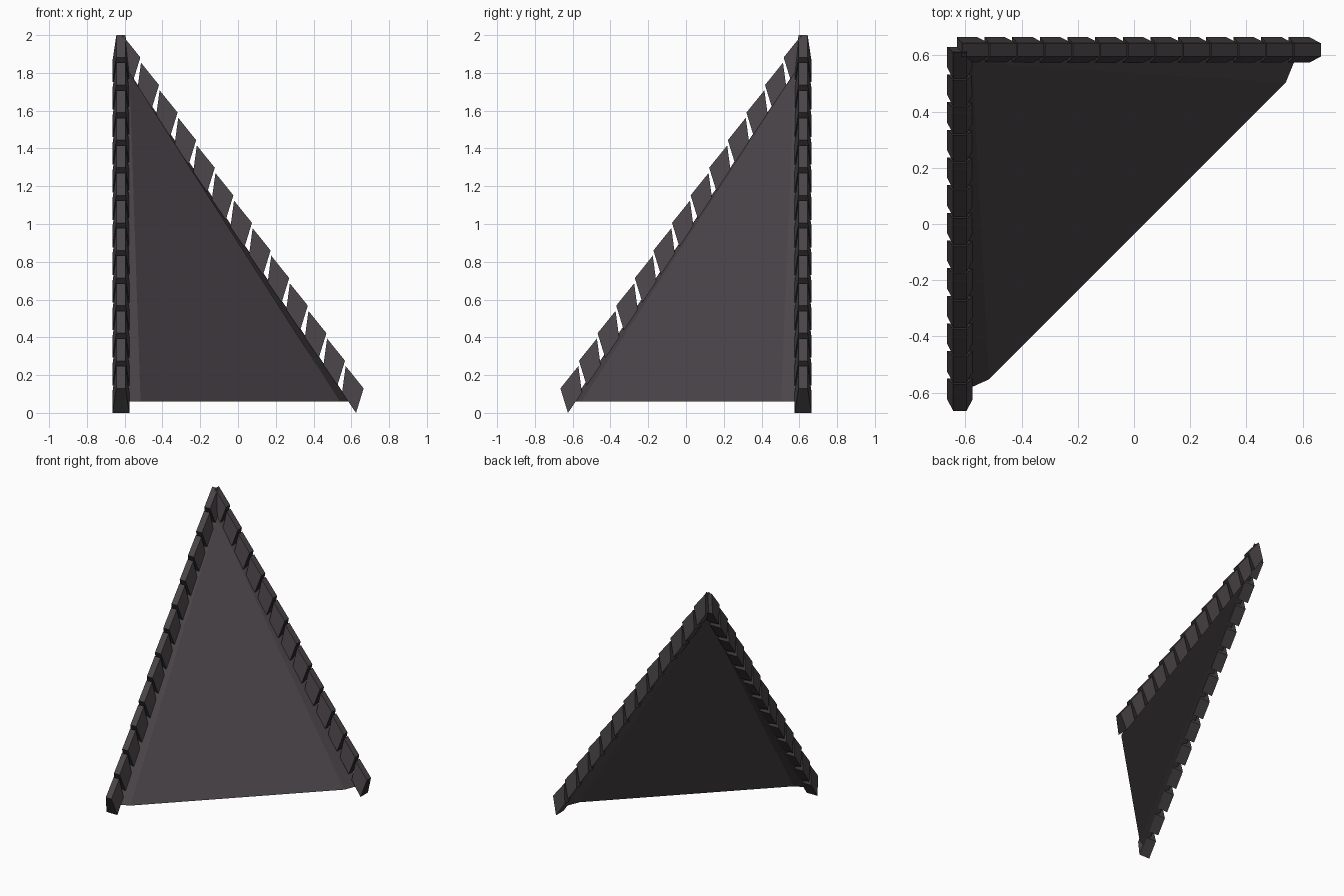
import bpy, bmesh
from mathutils import Vector

if "Cube" in bpy.data.objects:
    bpy.data.objects.remove(bpy.data.objects["Cube"])


def material(name, rgb):
    m = bpy.data.materials.new(name)
    m.diffuse_color = (*rgb, 1)
    m.use_nodes = True
    m.node_tree.nodes["Principled BSDF"].inputs["Base Color"].default_value = m.diffuse_color
    return m


slate = material("slate grey", (0.070, 0.060, 0.066))
dark = material("dark tile end", (0.022, 0.020, 0.021))


def add_object(name, bm, mats):
    bmesh.ops.recalc_face_normals(bm, faces=bm.faces)
    me = bpy.data.meshes.new(name)
    bm.to_mesh(me)
    bm.free()
    for m in mats:
        me.materials.append(m)
    ob = bpy.data.objects.new(name, me)
    bpy.context.collection.objects.link(ob)
    return ob


# Roof panel: one sheet with a folded strip along each ridge
bm = bmesh.new()
a, b, top, a_out, b_out, top_out = [bm.verts.new(p) for p in (
    (0.54, 0.503, 0.06), (-0.516, -0.553, 0.06), (-0.575, 0.575, 1.80),
    (0.588, 0.62, 0.06), (-0.62, -0.60, 0.06), (-0.62, 0.62, 1.87))]
bm.faces.new((b, a, top))
bm.faces.new((a, a_out, top_out, top))
bm.faces.new((top, top_out, b_out, b))
add_object("roof_panel", bm, [slate])

# Ridge tile outline in its own plane: (along, height) of each end
LOW_BOTTOM, LOW_TOP = (0.625, 0.0), (0.665, 0.13)
HIGH_BOTTOM, HIGH_TOP = (0.551, 0.108), (0.570, 0.248)
STEP = Vector((-0.0985, 0.146))
TILES, HALF_BASE, HALF_TOP, CENTRE = 13, 0.045, 0.024, 0.62


def ridge(name, place):
    """Row of overlapping tapered tiles; place maps (along, across, z) to space."""
    bm = bmesh.new()
    for i in range(TILES):
        off = STEP * i
        ends = []
        for bottom, peak in ((LOW_BOTTOM, LOW_TOP), (HIGH_BOTTOM, HIGH_TOP)):
            ring = []
            for p, w in ((bottom, -HALF_BASE), (peak, -HALF_TOP),
                         (peak, HALF_TOP), (bottom, HALF_BASE)):
                ring.append(bm.verts.new(place(p[0] + off.x, CENTRE + w, p[1] + off.y)))
            ends.append(ring)
        low, high = ends
        bm.faces.new(low).material_index = 1
        bm.faces.new(high[::-1])
        for k in range(4):
            j = (k + 1) % 4
            bm.faces.new((low[k], low[j], high[j], high[k]))
    return add_object(name, bm, [slate, dark])


# Two ridges mirrored across the diagonal
ridge("back_ridge_tiles", lambda s, t, z: (s, t, z))
ridge("left_ridge_tiles", lambda s, t, z: (-t, -s, z))
